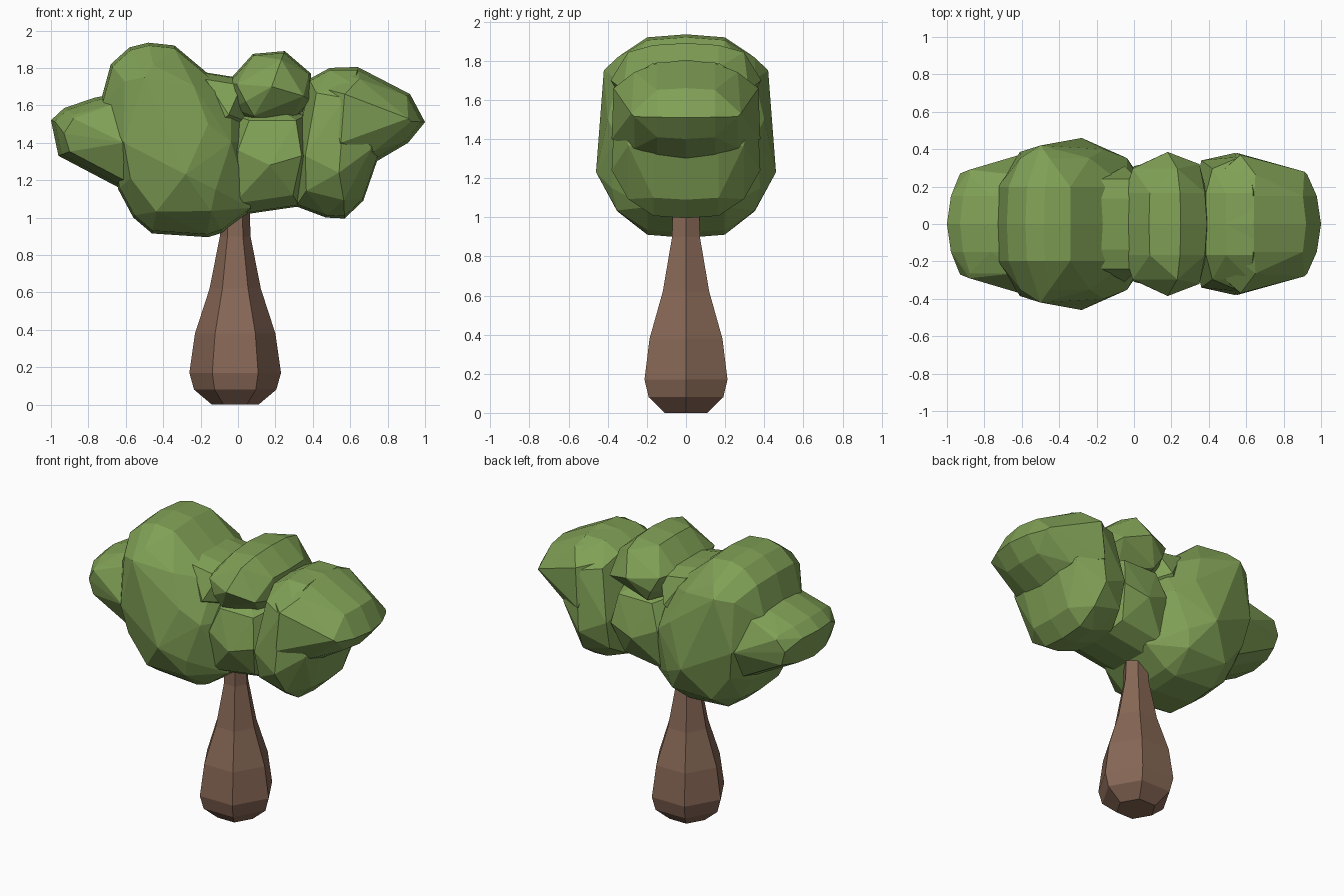
import bpy, bmesh, math


def material(name, rgb):
    m = bpy.data.materials.new(name)
    m.diffuse_color = (*rgb, 1)
    return m


LEAF = material("leaf green", (0.216, 0.352, 0.092))
BARK = material("bark brown", (0.242, 0.136, 0.092))


def add_object(name, bm, mat):
    bmesh.ops.recalc_face_normals(bm, faces=bm.faces[:])
    mesh = bpy.data.meshes.new(name)
    bm.to_mesh(mesh)
    bm.free()
    mesh.materials.append(mat)
    obj = bpy.data.objects.new(name, mesh)
    bpy.context.collection.objects.link(obj)
    return obj


def leaf_clump(name, centre, depth, outline, peaks, mid=0.97):
    """Faceted clump: (x, z) outline shrinking in y, plus mirrored (x, y, z) peaks."""
    cx, cz = centre
    bm = bmesh.new()
    # y fraction, scale, point step
    for fy, k, step in ((0, 1, 1), (0.45, mid, 1), (0.8, 0.77, 2)):
        for s in ((-1, 1) if fy else (1,)):
            for x, z in outline[::step]:
                bm.verts.new((cx + (x - cx) * k, s * fy * depth, cz + (z - cz) * k))
    for x, y, z in peaks:
        for s in (-1, 1):
            bm.verts.new((x, s * y, z))
    hull = bmesh.ops.convex_hull(bm, input=bm.verts[:])
    inside = {v for v in hull["geom_interior"] + hull["geom_unused"]
              if isinstance(v, bmesh.types.BMVert)}
    bmesh.ops.delete(bm, geom=list(inside), context="VERTS")
    bmesh.ops.dissolve_limit(bm, angle_limit=math.radians(4),
                             verts=bm.verts[:], edges=bm.edges[:])
    return add_object(name, bm, LEAF)


# Trunk: six-sided bottle profile (z, radius)
bm = bmesh.new()
profile = [(0, 0.125), (0.08, 0.22), (0.17, 0.245), (0.38, 0.215),
           (0.62, 0.137), (0.9, 0.082), (1.04, 0.078)]
loops = [[bm.verts.new((-0.015 + r * math.cos(i * math.pi / 3),
                        r * math.sin(i * math.pi / 3), z)) for i in range(6)]
         for z, r in profile]
for a, b in zip(loops, loops[1:]):
    for i in range(6):
        j = (i + 1) % 6
        bm.faces.new((a[i], a[j], b[j], b[i]))
bm.faces.new(loops[0][::-1])
bm.faces.new(loops[-1])
add_object("trunk", bm, BARK)

# Foliage clumps, left to right
leaf_clump("left_tip_foliage", (-0.7, 1.43), 0.33,
           [(-0.62, 1.67), (-0.77, 1.64), (-0.93, 1.585), (-1.0, 1.52),
            (-0.96, 1.33), (-0.78, 1.25), (-0.58, 1.13), (-0.5, 1.4)],
           [(-0.61, 0.37, 1.4), (-0.93, 0.27, 1.45), (-0.88, 0.29, 1.53)], 0.93)
leaf_clump("left_main_foliage", (-0.36, 1.42), 0.44,
           [(-0.68, 1.82), (-0.58, 1.91), (-0.48, 1.935), (-0.34, 1.92),
            (-0.2, 1.79), (-0.03, 1.66), (0.06, 1.4), (0.08, 1.04),
            (-0.08, 0.92), (-0.16, 0.895), (-0.46, 0.915), (-0.56, 1.0),
            (-0.64, 1.15), (-0.74, 1.6)],
           [(-0.5, 0.42, 1.75), (-0.28, 0.46, 1.23), (-0.61, 0.385, 1.4),
            (-0.16, 0.4, 1.5), (-0.12, 0.38, 1.15)])
# Low saddle joining the left and middle crowns
leaf_clump("saddle_foliage", (-0.08, 1.6), 0.3,
           [(-0.2, 1.78), (-0.05, 1.725), (0.05, 1.74), (0.08, 1.5),
            (-0.2, 1.4)],
           [(-0.05, 0.31, 1.55)])
leaf_clump("middle_lower_foliage", (0.17, 1.32), 0.3,
           [(-0.02, 1.55), (0.17, 1.62), (0.36, 1.55), (0.43, 1.3),
            (0.33, 1.06), (0.1, 1.05), (-0.08, 1.0), (-0.1, 1.3)],
           [(0.17, 0.345, 1.28), (0.06, 0.28, 1.52), (0.31, 0.28, 1.52),
            (0.34, 0.32, 1.33), (0.0, 0.31, 1.36)])
leaf_clump("middle_upper_foliage", (0.17, 1.69), 0.37,
           [(-0.06, 1.72), (0.08, 1.875), (0.25, 1.89), (0.39, 1.77),
            (0.4, 1.62), (0.28, 1.5), (0.06, 1.5), (-0.04, 1.58)],
           [(0.18, 0.385, 1.7), (0.04, 0.32, 1.62), (0.35, 0.32, 1.65)], 0.95)
leaf_clump("right_lower_foliage", (0.55, 1.42), 0.37,
           [(0.38, 1.74), (0.49, 1.8), (0.64, 1.8), (0.75, 1.6),
            (0.76, 1.35), (0.67, 1.09), (0.57, 0.995), (0.47, 1.0),
            (0.31, 1.06), (0.31, 1.4)],
           [(0.57, 0.36, 1.64), (0.54, 0.38, 1.24), (0.36, 0.34, 1.33)])
leaf_clump("right_upper_foliage", (0.68, 1.53), 0.33,
           [(0.38, 1.74), (0.49, 1.8), (0.64, 1.805), (0.92, 1.66),
            (1.0, 1.51), (0.91, 1.4), (0.74, 1.3), (0.45, 1.25)],
           [(0.57, 0.37, 1.66), (0.55, 0.38, 1.4), (0.91, 0.28, 1.53)], 0.93)
